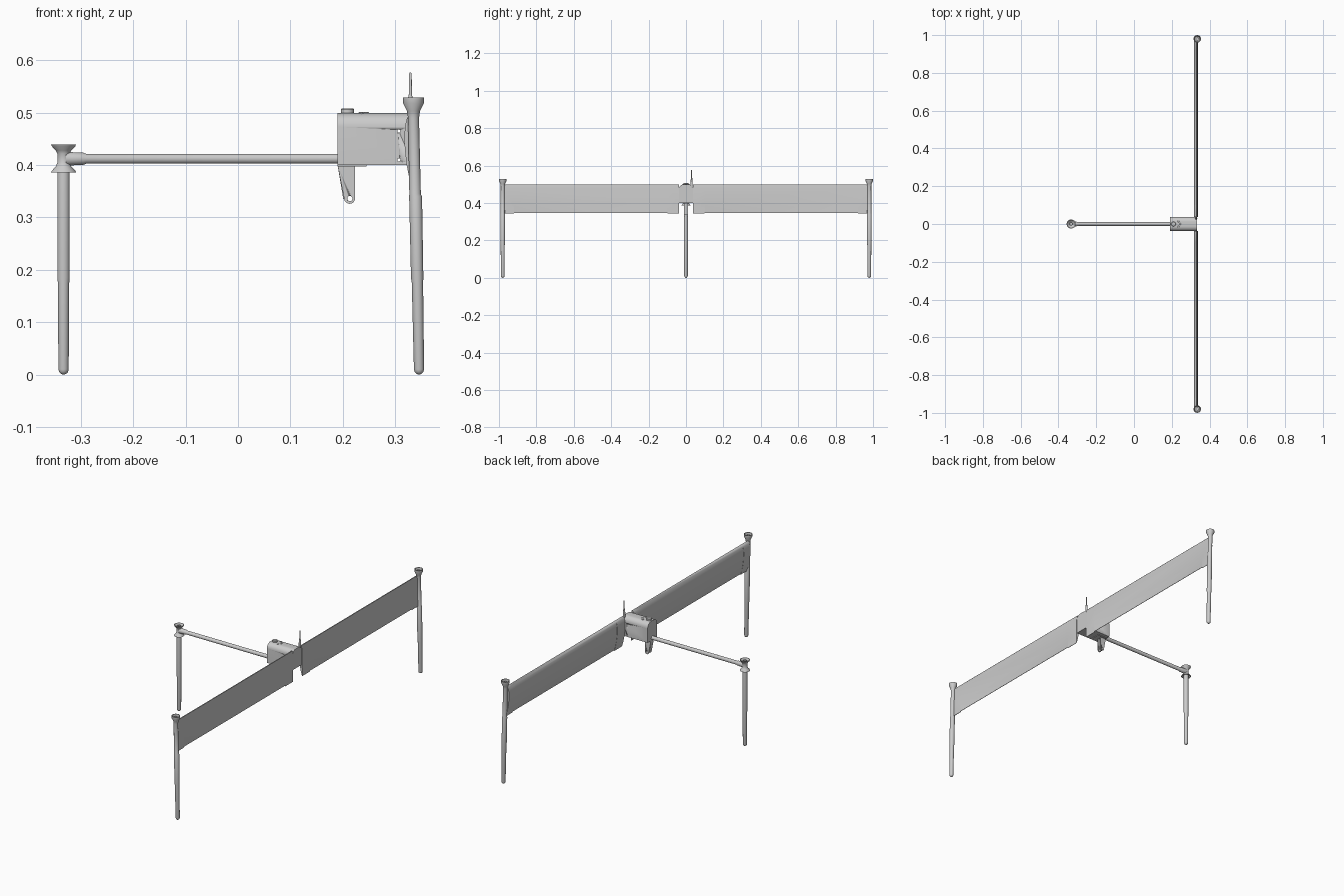
import bpy, bmesh
from math import cos, sin, pi, radians


def finish(name, bm, angle=35):
    bmesh.ops.recalc_face_normals(bm, faces=bm.faces[:])
    me = bpy.data.meshes.new(name)
    bm.to_mesh(me)
    bm.free()
    ob = bpy.data.objects.new(name, me)
    bpy.context.collection.objects.link(ob)
    bpy.ops.object.select_all(action='DESELECT')
    ob.select_set(True)
    bpy.context.view_layer.objects.active = ob
    bpy.ops.object.shade_smooth_by_angle(angle=radians(angle))
    return ob


def skin(bm, loops, closed_ends=True):
    """Bridge a list of equally long closed loops."""
    rings = [[bm.verts.new(p) for p in lp] for lp in loops]
    n = len(rings[0])
    for a, b in zip(rings, rings[1:]):
        for i in range(n):
            bm.faces.new((a[i], a[(i + 1) % n], b[(i + 1) % n], b[i]))
    if closed_ends:
        bm.faces.new(rings[0])
        bm.faces.new(rings[-1])


def lathe(name, profile, loc=(0, 0, 0), rot=(0, 0, 0), seg=32):
    """Profile points are (radius, height, sideways shift of the centre)."""
    bm = bmesh.new()
    loops = []
    for p in profile:
        r, z = p[:2]
        dx = p[2] if len(p) > 2 else 0
        loops.append([(dx + r * cos(2 * pi * i / seg), r * sin(2 * pi * i / seg), z) for i in range(seg)])
    skin(bm, loops)
    ob = finish(name, bm)
    ob.location, ob.rotation_euler = loc, rot
    return ob


def rounded_foot(r, dx=0):
    return [(r, 0.010, dx), (r * 0.87, 0.005, dx), (r * 0.5, 0.0014, dx), (0.001, 0, dx)]


# wing panels: flat on the +x side, cambered on the other, elevon set back at the trailing edge
airfoil = [(0.331, 0.500), (0.326, 0.496), (0.322, 0.488), (0.319, 0.475), (0.3175, 0.455),
           (0.3185, 0.430), (0.322, 0.400), (0.328, 0.370), (0.336, 0.343),
           (0.338, 0.343), (0.337, 0.400), (0.335, 0.480), (0.333, 0.498)]
stations = [(0.037, 0.0, 1.0), (0.10, 0.0, 1.0), (0.1005, 0.004, 0.95),
            (0.92, 0.004, 0.95), (0.9205, 0.0, 1.0), (0.975, 0.0, 1.0)]
for side, s in (("right", -1), ("left", 1)):
    bm = bmesh.new()
    skin(bm, [[(0.335 + (x - 0.335) * k, s * y, z + (dz if z < 0.35 else 0)) for x, z in airfoil]
              for y, dz, k in stations])
    finish("wing_" + side, bm)

    # wing tip leg with cup-shaped top, leaning slightly outwards
    leg = [(0.001, 0.508), (0.006, 0.508), (0.006, 0.522), (0.008, 0.522), (0.008, 0.508),
           (0.013, 0.508), (0.0175, 0.520), (0.0175, 0.529), (0.020, 0.529), (0.020, 0.518),
           (0.0125, 0.503), (0.0105, 0.490), (0.0110, 0.345, 0.003), (0.0123, 0.340, 0.004),
           (0.0118, 0.185, 0.007), (0.0108, 0.175, 0.0075)] + rounded_foot(0.0097, 0.0105)
    lathe("wing_tip_leg_" + side, leg, (0.335, s * 0.98, 0))

# fuselage: flat-bottomed box with rounded shoulders
half = [(0.038, 0.400)] + [(0.012 + 0.026 * cos(a), 0.473 + 0.026 * sin(a))
                           for a in [pi / 2 * i / 8 for i in range(9)]]
outline = half + [(-y, z) for y, z in reversed(half)]
bm = bmesh.new()
skin(bm, [[(x, y, z) for y, z in outline] for x in (0.19, 0.334)])
fuselage = finish("fuselage", bm)

# screw recesses on the fuselage sides
cut = lathe("screw_cutter", [(0.003, -0.05), (0.003, 0.05)], (0.307, 0, 0.465), (pi / 2, 0, 0), 16)
cut2 = lathe("screw_cutter_low", [(0.003, -0.05), (0.003, 0.05)], (0.307, 0, 0.41), (pi / 2, 0, 0), 16)
for c in (cut, cut2):
    c.hide_render = True
    c.hide_viewport = True
    m = fuselage.modifiers.new("hole", 'BOOLEAN')
    m.operation, m.object, m.solver = 'DIFFERENCE', c, 'EXACT'

# top cap and buttons
lathe("top_cap", [(0.0125, 0.495), (0.0125, 0.506), (0.011, 0.508)], (0.209, 0, 0))
for x, y in ((0.245, 0.0), (0.235, 0.014), (0.235, -0.014)):
    lathe("top_button", [(0.005, 0.495), (0.005, 0.5), (0.004, 0.501)], (x, y, 0), seg=16)


def plate(name, pts, y0, y1):
    bm = bmesh.new()
    skin(bm, [[(x, y, z) for x, z in pts] for y in (y0, y1)])
    return finish(name, bm)


# belly plate and camera-style bracket with pivot hole
plate("belly_plate", [(0.19, 0.397), (0.245, 0.397), (0.245, 0.402), (0.19, 0.402)], -0.02, 0.02)
arc = [(0.213 + 0.0105 * cos(a), 0.3365 + 0.0105 * sin(a)) for a in [-pi + pi * i / 10 for i in range(11)]]
pivot = lathe("pivot_cutter", [(0.005, -0.03), (0.005, 0.03)], (0.2135, 0, 0.336), (pi / 2, 0, 0), 20)
pivot.hide_render = True
pivot.hide_viewport = True
for side, s in (("right", -1), ("left", 1)):
    b = plate("bracket_" + side, [(0.190, 0.40)] + arc + [(0.2235, 0.40)], s * 0.008, s * 0.012)
    m = b.modifiers.new("hole", 'BOOLEAN')
    m.operation, m.object, m.solver = 'DIFFERENCE', pivot, 'EXACT'
plate("bracket_web", [(0.190, 0.40), (0.201, 0.335), (0.205, 0.335), (0.205, 0.40)], -0.008, 0.008)

# boom with a tapered socket at the hub
lathe("boom", [(0.0135, -0.328), (0.0125, -0.316), (0.0115, -0.295), (0.0095, -0.29), (0.0095, 0.195)],
      (0, 0, 0.412), (0, pi / 2, 0))

# hub with hollow flared collars above and below
lathe("boom_hub", [(0.001, 0.428), (0.006, 0.428), (0.006, 0.436), (0.009, 0.436), (0.009, 0.428),
                   (0.012, 0.430), (0.021, 0.4395), (0.024, 0.4395), (0.0225, 0.436), (0.015, 0.428),
                   (0.0120, 0.422), (0.0115, 0.405), (0.0150, 0.397), (0.0225, 0.389), (0.024, 0.386),
                   (0.021, 0.386), (0.013, 0.394), (0.001, 0.394)], (-0.333, 0, 0))
lathe("boom_leg", [(0.011, 0.398), (0.0118, 0.385), (0.0118, 0.185), (0.0108, 0.175)] + rounded_foot(0.0098),
      (-0.333, 0, 0))

# antenna
lathe("antenna", [(0.003, 0.47), (0.006, 0.485), (0.006, 0.51), (0.0045, 0.528), (0.003, 0.535),
                  (0.0025, 0.574), (0.001, 0.577)], (0.329, 0.03, 0), seg=16)
